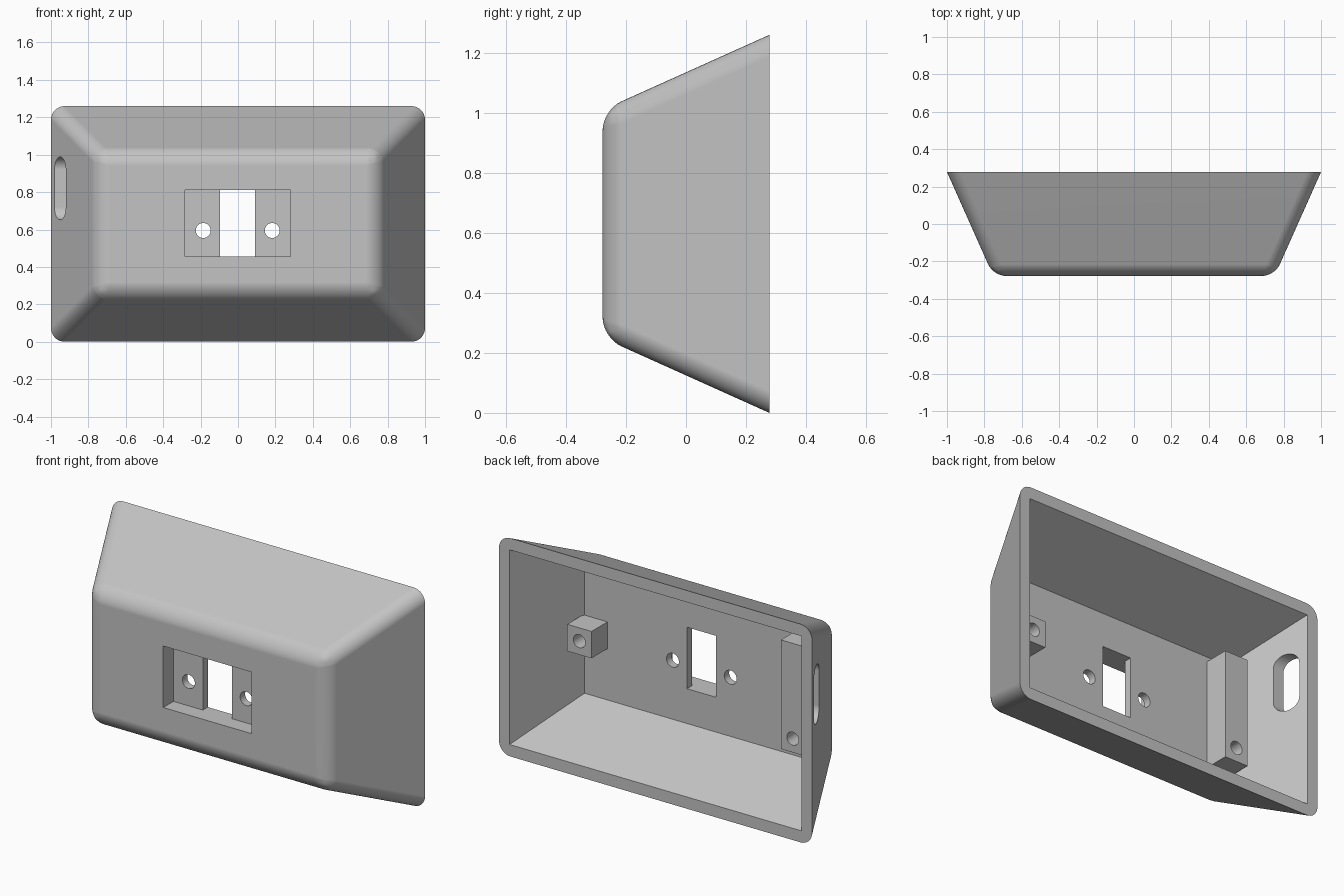
import bpy, bmesh, math
from mathutils import Matrix

if "Cube" in bpy.data.objects:
    bpy.data.objects.remove(bpy.data.objects["Cube"])

ZC = 0.63                      # height of the centre line
FRONT, BACK = -0.278, 0.278    # outer depth range
FLOOR = -0.14                  # inner face of the front wall
BOSS = 0.005                   # back face of the screw bosses

grey = bpy.data.materials.new("light_grey")
grey.diffuse_color = (0.55, 0.55, 0.55, 1)
grey.use_nodes = True
grey.node_tree.nodes["Principled BSDF"].inputs["Base Color"].default_value = grey.diffuse_color


def make(name, bm):
    bmesh.ops.recalc_face_normals(bm, faces=bm.faces[:])
    me = bpy.data.meshes.new(name)
    bm.to_mesh(me)
    bm.free()
    me.materials.append(grey)
    ob = bpy.data.objects.new(name, me)
    bpy.context.collection.objects.link(ob)
    return ob


def frustum(name, y0, hx0, hz0, y1, hx1, hz1, bevel=0):
    """Tapered box from a front rectangle (y0) to a back rectangle (y1)."""
    bm = bmesh.new()
    rings = [[bm.verts.new((sx * hx, y, ZC + sz * hz))
              for sx, sz in ((-1, -1), (1, -1), (1, 1), (-1, 1))]
             for y, hx, hz in ((y0, hx0, hz0), (y1, hx1, hz1))]
    bm.faces.new(rings[0])
    bm.faces.new(rings[1])
    for i in range(4):
        j = (i + 1) % 4
        bm.faces.new((rings[0][i], rings[0][j], rings[1][j], rings[1][i]))
    if bevel:
        # round everything except the back rim
        edges = [e for e in bm.edges if any(v in rings[0] for v in e.verts)]
        bmesh.ops.bevel(bm, geom=edges, offset=bevel, segments=8,
                        profile=0.5, affect='EDGES', clamp_overlap=True)
    return make(name, bm)


def box(name, x0, x1, y0, y1, z0, z1):
    bm = bmesh.new()
    bmesh.ops.create_cube(bm, size=1)
    bmesh.ops.scale(bm, verts=bm.verts, vec=(x1 - x0, y1 - y0, z1 - z0))
    bmesh.ops.translate(bm, verts=bm.verts,
                        vec=((x0 + x1) / 2, (y0 + y1) / 2, (z0 + z1) / 2))
    return make(name, bm)


def rod(name, x, z, r, y0, y1):
    bm = bmesh.new()
    bmesh.ops.create_cone(bm, cap_ends=True, segments=32, radius1=r, radius2=r,
                          depth=y1 - y0, matrix=Matrix.Translation((x, (y0 + y1) / 2, z))
                          @ Matrix.Rotation(math.pi / 2, 4, 'X'))
    return make(name, bm)


def slot(name, x0, x1, yc, r, z0, z1):
    """Rounded slot prism running along x."""
    bm = bmesh.new()
    pts = []
    for k in range(34):
        a = math.pi * (k % 17) / 16 + (math.pi if k > 16 else 0)
        zc = z0 + r if k > 16 else z1 - r
        pts.append(bm.verts.new((x0, yc + r * math.cos(a), zc + r * math.sin(a))))
    face = bm.faces.new(pts)
    ext = bmesh.ops.extrude_face_region(bm, geom=[face], use_keep_orig=True)
    bmesh.ops.translate(bm, vec=(x1 - x0, 0, 0),
                        verts=[g for g in ext["geom"] if isinstance(g, bmesh.types.BMVert)])
    return make(name, bm)


def cut(ob, *cutters):
    bpy.context.view_layer.objects.active = ob
    for c in cutters:
        m = ob.modifiers.new("cut", 'BOOLEAN')
        m.operation, m.solver, m.object = 'DIFFERENCE', 'EXACT', c
        bpy.ops.object.modifier_apply(modifier=m.name)
        bpy.data.objects.remove(c)


def smooth(ob):
    bpy.ops.object.select_all(action='DESELECT')
    ob.select_set(True)
    bpy.context.view_layer.objects.active = ob
    bpy.ops.object.shade_smooth_by_angle(angle=math.radians(30))
    m = ob.modifiers.new("flat_faces", 'WEIGHTED_NORMAL')
    m.keep_sharp = True


# hollow tapered cover with a recessed window, two screw holes and a side slot
cover = frustum("cover", FRONT, 0.752, 0.38, BACK, 1.0, 0.63, bevel=0.068)
k, over = 0.445, 0.05
depth = BACK - FLOOR
cut(cover,
    frustum("cavity", FLOOR, 0.932 - k * depth, 0.562 - k * depth,
            BACK + over, 0.932 + k * over, 0.562 + k * over),
    box("recess", -0.283, 0.28, FRONT - 0.1, FLOOR - 0.045, 0.455, 0.81),
    box("window", -0.095, 0.092, FRONT - 0.1, FLOOR + 0.1, 0.455, 0.81),
    rod("hole_left", -0.186, 0.595, 0.04, FRONT - 0.1, FLOOR + 0.1),
    rod("hole_right", 0.183, 0.595, 0.04, FRONT - 0.1, FLOOR + 0.1),
    slot("side_slot", -1.2, -0.7, 0.168, 0.068, 0.652, 0.988))
smooth(cover)

# square screw boss on one side
boss = box("square_boss", 0.60, 0.755, FLOOR - 0.01, BOSS, 0.55, 0.705)
cut(boss, rod("boss_hole", 0.678, 0.628, 0.038, FLOOR + 0.02, BOSS + 0.1))
smooth(boss)

# tall rail with a screw hole at its lower end on the other side
rail = box("tall_rail", -0.76, -0.61, FLOOR - 0.01, BOSS, 0.35, 0.98)
cut(rail, rod("rail_hole", -0.685, 0.43, 0.038, FLOOR + 0.02, BOSS + 0.1))
smooth(rail)
